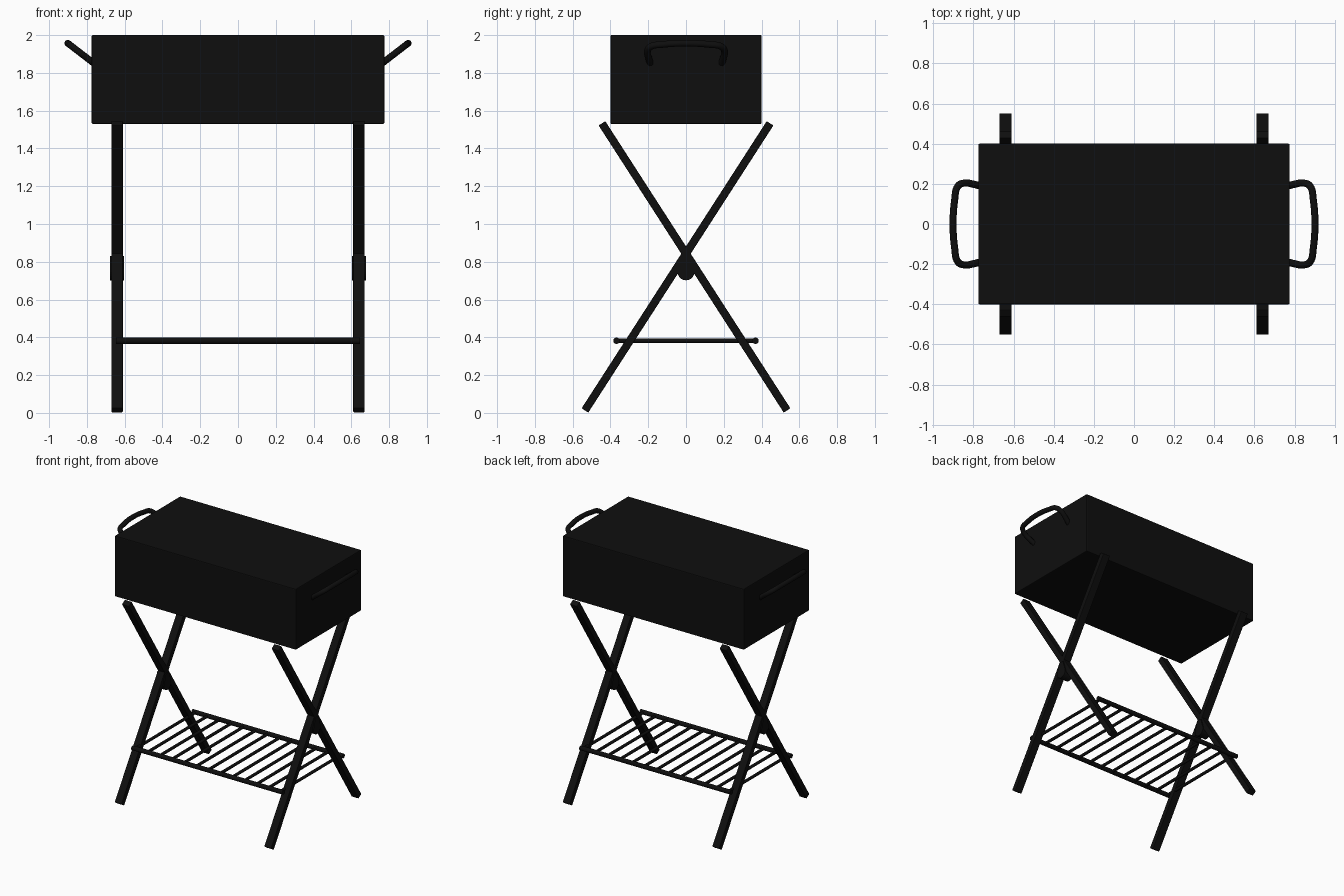
import bpy, math
from mathutils import Vector

if "Cube" in bpy.data.objects:
    bpy.data.objects.remove(bpy.data.objects["Cube"], do_unlink=True)

black = bpy.data.materials.new("matte_black")
black.use_nodes = True
colour = (0.0045, 0.0045, 0.0045, 1)
black.diffuse_color = colour
black.node_tree.nodes["Principled BSDF"].inputs["Base Color"].default_value = colour


def finish(name, bevel=0):
    ob = bpy.context.object
    ob.name = name
    ob.data.materials.append(black)
    if bevel:
        mod = ob.modifiers.new("soft_edges", "BEVEL")
        mod.width = bevel
        mod.segments = 2
    return ob


def box(name, centre, size, tilt=0, bevel=0.004):
    bpy.ops.mesh.primitive_cube_add(size=1, location=centre, rotation=(tilt, 0, 0))
    bpy.context.object.scale = size
    bpy.ops.object.transform_apply(location=False, rotation=False, scale=True)
    return finish(name, bevel)


def rod(name, start, end, radius):
    a, b = Vector(start), Vector(end)
    turn = (b - a).to_track_quat("Z", "Y").to_euler()
    bpy.ops.mesh.primitive_cylinder_add(vertices=16, radius=radius, depth=(b - a).length,
                                        location=(a + b) / 2, rotation=turn)
    bpy.ops.object.shade_smooth_by_angle(angle=math.radians(40))
    return finish(name)


# Cooking box
box("grill_box", (0, 0, 1.765), (1.55, 0.8, 0.47), bevel=0.006)

# Crossed legs and their pivots
foot, head = Vector((0, 0.535, 0.013)), Vector((0, -0.445, 1.533))
length = (head - foot).length
tilt = math.atan2(foot.y - head.y, head.z - foot.z)
for side, x in (("left", 0.64), ("right", -0.64)):
    for name, s in (("back_foot", 1), ("front_foot", -1)):
        mid = (foot + head) / 2
        box(f"{side}_{name}_leg", (x, s * mid.y, mid.z), (0.06, 0.042, length), s * tilt)

    # Rounded pivot plate: half circle below, tapering to the crossing
    arc = [(0.045 * math.cos(a), 0.747 + 0.045 * math.sin(a))
           for a in (math.pi * (1 + i / 12) for i in range(13))]
    outline = arc + [(0.02, 0.83), (-0.02, 0.83)]
    n = len(outline)
    verts = [(x + dx, y, z) for dx in (-0.037, 0.037) for y, z in outline]
    faces = [tuple(reversed(range(n))), tuple(range(n, 2 * n))]
    faces += [(i, (i + 1) % n, n + (i + 1) % n, n + i) for i in range(n)]
    mesh = bpy.data.meshes.new("pivot")
    mesh.from_pydata(verts, [], faces)
    pivot = bpy.data.objects.new(f"{side}_pivot", mesh)
    bpy.context.collection.objects.link(pivot)
    mesh.materials.append(black)

# Lower rack: two long rails and the slats between them
rack_z = 0.382
for name, y in (("front_rail", -0.368), ("back_rail", 0.368)):
    rod(name, (-0.645, y, rack_z), (0.645, y, rack_z), 0.017)
slats = 13
for i in range(slats):
    x = -0.62 + 1.24 * i / (slats - 1)
    rod(f"slat_{i + 1}", (x, -0.368, rack_z), (x, 0.368, rack_z), 0.011)

# Tilted carrying handles
half = [(0.76, 0.188), (0.80, 0.198), (0.845, 0.204), (0.878, 0.187), (0.893, 0.12)]
path = half + [(0.901, 0)] + [(x, -y) for x, y in reversed(half)]
for side, s in (("left", 1), ("right", -1)):
    curve = bpy.data.curves.new(f"{side}_handle", "CURVE")
    curve.dimensions = "3D"
    curve.bevel_depth = 0.018
    curve.bevel_resolution = 4
    curve.resolution_u = 6
    curve.use_fill_caps = True
    spline = curve.splines.new("BEZIER")
    spline.bezier_points.add(len(path) - 1)
    for p, (x, y) in zip(spline.bezier_points, path):
        p.co = (s * x, y, 1.86 + 0.77 * (x - 0.775))
        p.handle_left_type = p.handle_right_type = "AUTO"
    curve.materials.append(black)
    handle = bpy.data.objects.new(f"{side}_handle", curve)
    bpy.context.collection.objects.link(handle)
